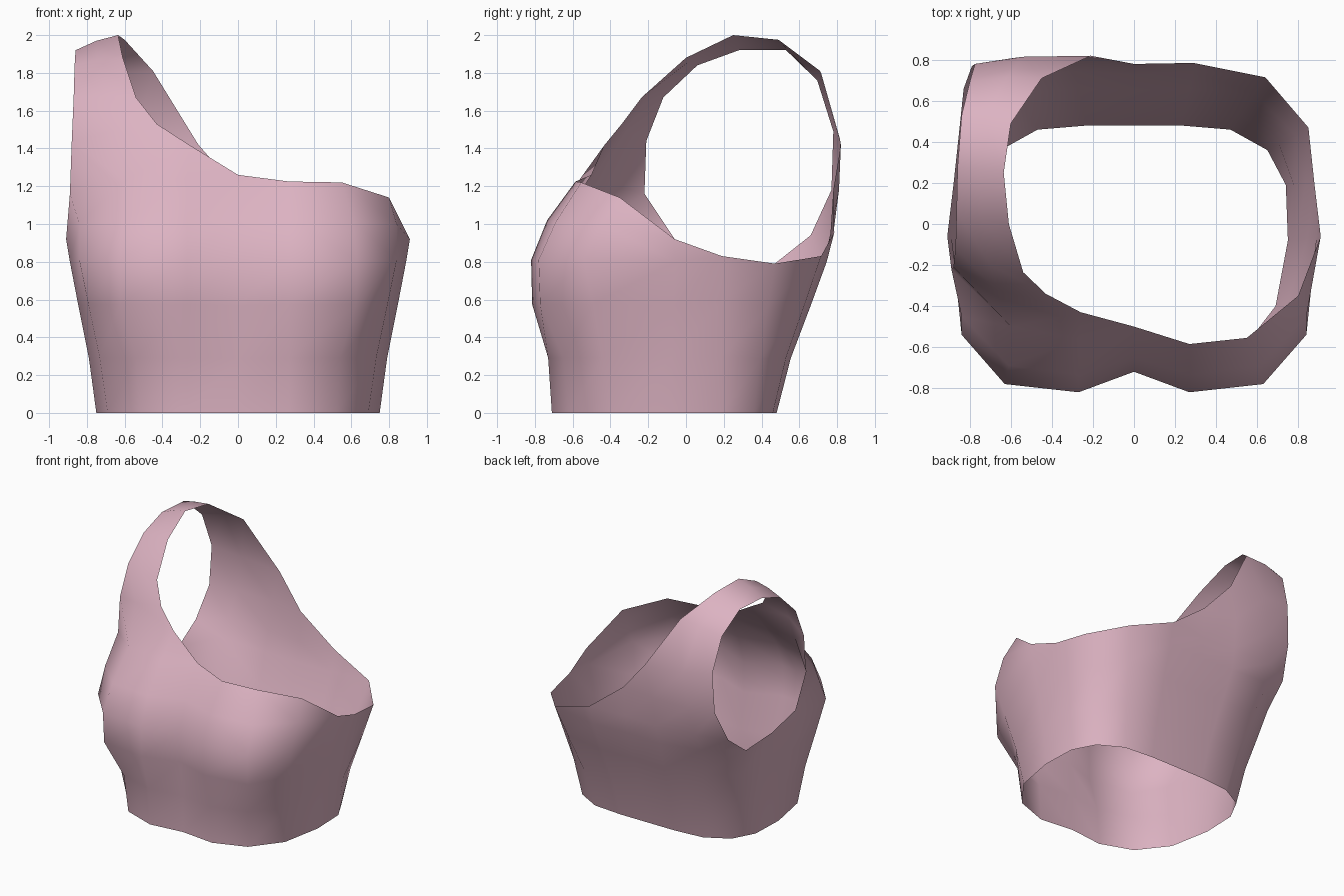
import bpy, bmesh

if "Cube" in bpy.data.objects:
    bpy.data.objects.remove(bpy.data.objects["Cube"])

bm = bmesh.new()

def row(*pts):
    return [bm.verts.new(p) for p in pts]

def stitch(a, b):
    """Join two rows; extra points at the start of the longer row a fan onto b[0]."""
    d = len(a) - len(b)
    for i in range(d):
        bm.faces.new((a[i], a[i + 1], b[0]))
    for i in range(len(b) - 1):
        bm.faces.new((a[d + i], a[d + i + 1], b[i + 1], b[i]))

# Half outlines of hem and chest, from centre front round to centre back
hem = [(0, -.68), (.27, -.71), (.52, -.62), (.69, -.4), (.75, -.08),
       (.74, .19), (.65, .36), (.47, .46), (.23, .48), (0, .48)]
chest = [(0, -.72), (.27, -.82), (.63, -.78), (.84, -.54), (.89, -.06),
         (.88, .19), (.85, .47), (.64, .715), (.29, .745), (0, .73)]
chest_z = [.8, .81, .81, .81, .8, .83, .79, .83, .8, .8]

def ring(level, t_front, t_back):
    """Full mirrored ring; index 0 is centre front, 9 centre back, -i mirrors i."""
    half = []
    for i, (h, c) in enumerate(zip(hem, chest)):
        t = t_front if i < 3 else t_back
        half.append((h[0] + (c[0] - h[0]) * t, h[1] + (c[1] - h[1]) * t,
                     chest_z[i] * level))
    return row(*half, *[(-x, y, z) for x, y, z in half[8:0:-1]])

# Lower body from hem to chest
rings = [ring(0, 0, 0), ring(.36, .18, .28), ring(.71, .95, .68), ring(1, 1, 1)]
for lo, hi in zip(rings, rings[1:]):
    stitch(lo + lo[:1], hi + hi[:1])
c = rings[-1]

# Upper bust, both sides: underarm edge to centre front
bust_r = row((.91, -.06, .92), (.84, -.45, 1.0), (.61, -.69, 1.01),
             (.27, -.735, 1.02), (0, -.65, 1.03))
bust_l = row(*[(-v.co.x, v.co.y, v.co.z) for v in bust_r[:4]]) + bust_r[4:]
stitch([c[i] for i in (5, 4, 3, 2, 1, 0)], bust_r)
stitch([c[-i] for i in (5, 4, 3, 2, 1, 0)], bust_l)

# Right neckline, and the base of the strap on the left
top_r = row((.8, -.35, 1.14), (.55, -.555, 1.22), (.27, -.585, 1.225), (0, -.5, 1.26))
top_l = row((-.89, -.22, 1.16), (-.6, -.5, 1.23), (-.27, -.56, 1.24)) + top_r[3:]
stitch(bust_r, top_r)
stitch(bust_l, top_l)

# Strap: rows of neck edge, middle, armhole edge, going over the shoulder
neck = row((-.26, -.43, 1.42))
stitch(top_l[:0:-1], neck)
strap = [[neck[0], top_l[1], top_l[0]],
         row((-.43, -.34, 1.53), (-.67, -.32, 1.49), (-.88, -.21, 1.44)),
         row((-.54, -.235, 1.67), (-.70, -.2, 1.68), (-.87, -.12, 1.67)),
         row((-.61, 0, 1.88), (-.74, .03, 1.87), (-.865, .06, 1.84)),
         row((-.635, .25, 2.0), (-.75, .27, 1.97), (-.86, .28, 1.92)),
         row((-.6, .49, 1.975), (-.73, .51, 1.95), (-.84, .53, 1.92)),
         row((-.45, .71, 1.81), (-.62, .715, 1.8), (-.8, .695, 1.76)),
         row((-.21, .82, 1.42), (-.54, .815, 1.45), (-.775, .78, 1.49))]
for lo, hi in zip(strap, strap[1:]):
    stitch(lo, hi)

# Back panel, slanting from the strap down to the right side
back_hi = row((0, .78, 1.18), (-.27, .81, 1.18), (-.58, .81, 1.18), (-.79, .77, 1.18))
back_lo = row((.29, .785, .955), (0, .765, .95), (-.28, .78, .95),
              (-.62, .765, .96), (-.83, .66, .94))
stitch(back_hi, strap[-1])
stitch(back_lo, back_hi)
stitch([c[i] for i in (7, 8, 9, 10, 11, 12)], back_lo)

# Outward normals and smooth shading
bmesh.ops.recalc_face_normals(bm, faces=bm.faces)
bm.normal_update()
if sum(f.normal.dot(f.calc_center_median()) for f in bm.faces if f.calc_center_median().z < .8) < 0:
    bmesh.ops.reverse_faces(bm, faces=bm.faces)
for f in bm.faces:
    f.smooth = True

mesh = bpy.data.meshes.new("one_shoulder_top")
bm.to_mesh(mesh)
bm.free()
mat = bpy.data.materials.new("pink_fabric")
mat.diffuse_color = (.72, .45, .54, 1)
mat.use_nodes = True
mat.node_tree.nodes["Principled BSDF"].inputs["Base Color"].default_value = mat.diffuse_color
mesh.materials.append(mat)
bpy.context.collection.objects.link(bpy.data.objects.new("one_shoulder_top", mesh))
